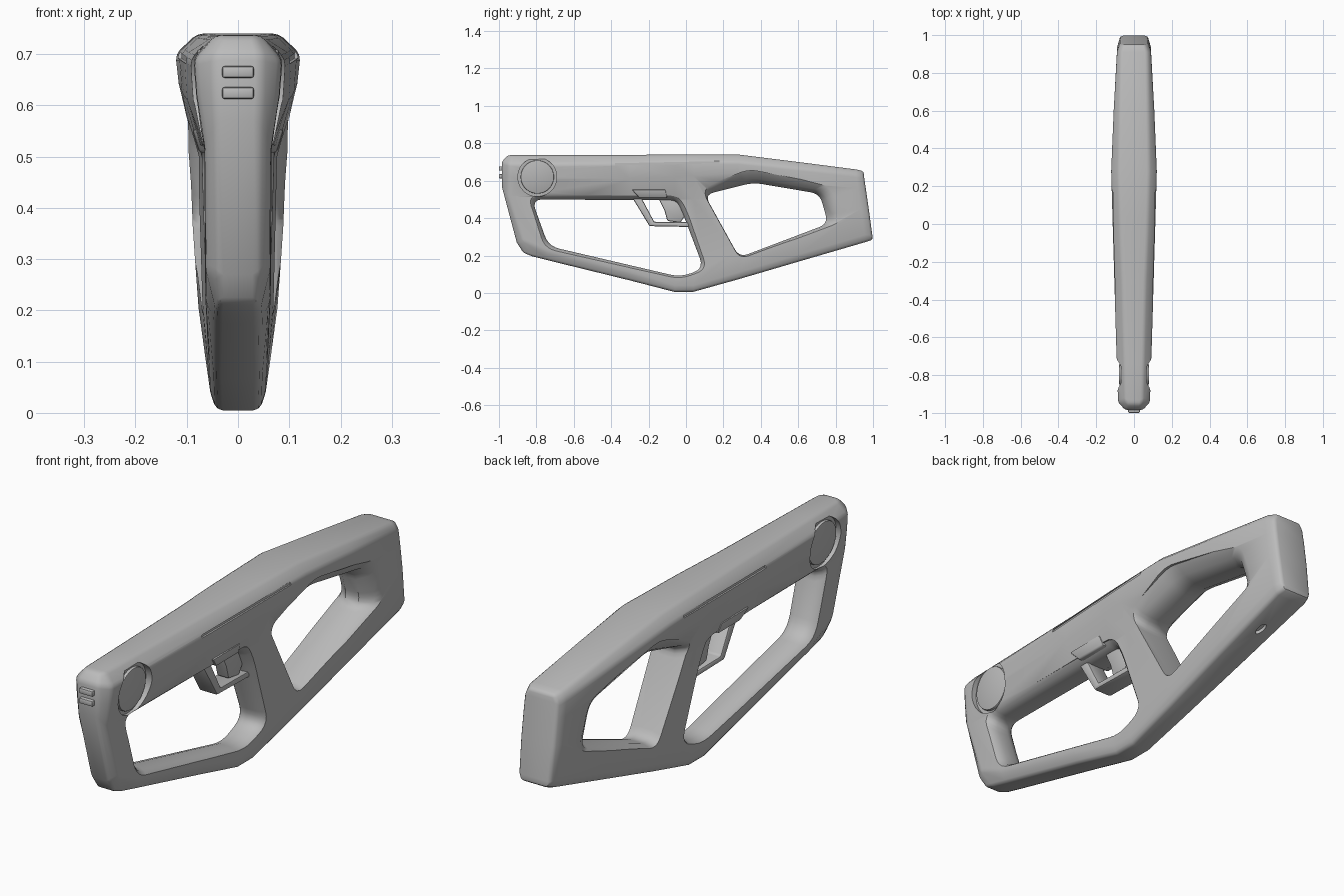
import bpy, bmesh, math
from mathutils import Vector

cube = bpy.data.objects.get("Cube")
if cube:
    bpy.data.objects.remove(cube, do_unlink=True)

grey = bpy.data.materials.new("matte_grey")
grey.use_nodes = True
GREY = (0.5, 0.5, 0.5, 1)
grey.diffuse_color = GREY
grey.node_tree.nodes["Principled BSDF"].inputs["Base Color"].default_value = GREY


def activate(ob):
    bpy.ops.object.select_all(action='DESELECT')
    ob.select_set(True)
    bpy.context.view_layer.objects.active = ob


def make(name, bm):
    bmesh.ops.recalc_face_normals(bm, faces=bm.faces)
    me = bpy.data.meshes.new(name)
    bm.to_mesh(me)
    bm.free()
    me.materials.append(grey)
    ob = bpy.data.objects.new(name, me)
    bpy.context.collection.objects.link(ob)
    return ob


def bevel(ob, width, segments=2, angle=20):
    activate(ob)
    m = ob.modifiers.new("soft_edges", 'BEVEL')
    m.width, m.segments, m.angle_limit = width, segments, math.radians(angle)
    bpy.ops.object.modifier_apply(modifier=m.name)


def smooth(ob, angle=35):
    activate(ob)
    bpy.ops.object.shade_smooth_by_angle(angle=math.radians(angle))


def cut(ob, cutter):
    activate(ob)
    m = ob.modifiers.new("cut", 'BOOLEAN')
    m.operation, m.solver, m.object = 'DIFFERENCE', 'EXACT', cutter
    bpy.ops.object.modifier_apply(modifier=m.name)
    bpy.data.objects.remove(cutter, do_unlink=True)


def loft(name, rings):
    """Skin rings of equal length and cap the ends."""
    bm = bmesh.new()
    vs = [[bm.verts.new(p) for p in r] for r in rings]
    n = len(vs[0])
    for a, b in zip(vs, vs[1:]):
        for i in range(n):
            j = (i + 1) % n
            bm.faces.new((a[i], a[j], b[j], b[i]))
    bm.faces.new(vs[0])
    bm.faces.new(vs[-1])
    return make(name, bm)


def rounded(pts, radius, steps=5):
    """Round the corners of a (y, z) polygon."""
    out = []
    for i, p in enumerate(pts):
        p = Vector(p)
        a, b = Vector(pts[i - 1]) - p, Vector(pts[(i + 1) % len(pts)]) - p
        r = min(radius, a.length * 0.45, b.length * 0.45)
        a, b = p + a.normalized() * r, p + b.normalized() * r
        for k in range(steps + 1):
            t = k / steps
            out.append(a * (1 - t) ** 2 + p * 2 * t * (1 - t) + b * t * t)
    return out


def prism(name, layers):
    """Stack (x, yz polygon) layers along x."""
    return loft(name, [[(x, p[0], p[1]) for p in poly] for x, poly in layers])


def flared_hole(inner, outer, radius, x_in, x_out):
    mid = [(Vector(a) * 0.65 + Vector(b) * 0.35) for a, b in zip(inner, outer)]
    i, m, o = (rounded(p, radius) for p in (inner, mid, outer))
    xm = x_in + (x_out - x_in) * 0.6
    return prism("hole_cutter", [(-0.3, o), (-x_out, o), (-xm, m), (-x_in, i),
                                 (x_in, i), (xm, m), (x_out, o), (0.3, o)])


# Body shell: half sections of (half width, y, z), top to bottom
def upright(y, *wz):
    return [(w, y, z) for w, z in wz]


sections = [
    [(.035, -.955, .735), (.045, -.985, .70), (.045, -.985, .63),
     (.042, -.985, .57), (.04, -.905, .27), (.04, -.87, .215)],
    [(.045, -.93, .737), (.085, -.945, .69), (.08, -.945, .62),
     (.065, -.95, .52), (.063, -.87, .28), (.042, -.82, .195)],
    upright(-.74, (.05, .737), (.092, .69), (.086, .61), (.066, .51), (.064, .22), (.042, .175)),
    upright(-.3, (.06, .738), (.105, .695), (.099, .61), (.069, .51), (.058, .11), (.044, .067)),
    upright(-.06, (.07, .74), (.112, .70), (.106, .62), (.07, .50), (.053, .04), (.042, .005)),
    upright(.04, (.073, .74), (.115, .70), (.109, .625), (.072, .50), (.054, .04), (.043, .006)),
    upright(.28, (.08, .74), (.122, .70), (.116, .645), (.086, .50), (.064, .11), (.05, .073)),
    upright(.6, (.075, .70), (.108, .665), (.105, .59), (.095, .45), (.077, .205), (.06, .167)),
    [(.07, .91, .66), (.09, .91, .63), (.09, .92, .56),
     (.09, .935, .45), (.084, .955, .31), (.07, .96, .272)],
    [(.058, .95, .65), (.074, .952, .62), (.076, .961, .56),
     (.076, .977, .45), (.072, .996, .31), (.06, 1, .285)],
]
bm = bmesh.new()
R = [[bm.verts.new(p) for p in s] for s in sections]
L = [[bm.verts.new((-x, y, z)) for x, y, z in s] for s in sections]
for k in range(len(R) - 1):
    for S in (R, L):
        for i in range(5):
            bm.faces.new((S[k][i], S[k][i + 1], S[k + 1][i + 1], S[k + 1][i]))
    for i in (0, 5):
        bm.faces.new((R[k][i], R[k + 1][i], L[k + 1][i], L[k][i]))
for k in (0, -1):
    for i in range(5):
        bm.faces.new((R[k][i], R[k][i + 1], L[k][i + 1], L[k][i]))
body = make("body_frame", bm)
bevel(body, 0.012)

# Front opening, ahead of the grip
cut(body, flared_hole(
    [(-.825, .50), (-.05, .495), (-.015, .42), (.095, .13), (-.03, .085), (-.735, .25)],
    [(-.85, .525), (-.04, .52), (.01, .43), (.125, .125), (-.03, .06), (-.76, .235)],
    0.06, 0.025, 0.07))

# Rear opening inside the stock
cut(body, flared_hole(
    [(.10, .525), (.36, .59), (.715, .53), (.76, .37), (.285, .19)],
    [(.075, .56), (.335, .66), (.785, .575), (.87, .385), (.295, .16)],
    0.05, 0.03, 0.105))


# Round side dials in their recesses
def dial(name, side, radius, x0, x1):
    ring = [Vector((0, math.cos(a), math.sin(a))) * radius
            for a in (math.tau * i / 48 for i in range(48))]
    return loft(name, [[(side * (x + 0.09 * p.z), p.y - .795, p.z + .62) for p in ring]
                       for x in (x0, x1)])


for side, label in ((1, "left"), (-1, "right")):
    cut(body, dial("recess_cutter", side, 0.104, 0.06, 0.2))
    d = dial(label + "_dial", side, 0.089, 0.03, 0.072)
    bevel(d, 0.004)
    smooth(d)

    # Long groove on the shoulder
    bpy.ops.mesh.primitive_cube_add(size=1, location=(side * .118, -.1, .693),
                                    rotation=(0.02, 0, -side * .031))
    groove = bpy.context.object
    groove.scale = (.03, .56, .012)
    cut(body, groove)

# Port under the stock
bpy.ops.mesh.primitive_cylinder_add(vertices=24, location=(0, .78, .22), rotation=(.29, 0, 0))
port = bpy.context.object
port.scale = (.014, .03, .015)
cut(body, port)
smooth(body)

# Trigger guard bar
outer = [(-.30, .53), (-.195, .357), (.05, .352)]
inner = [(.04, .378), (-.17, .38), (-.25, .53)]
guard_shape = outer + inner
guard = prism("trigger_guard", [(x, guard_shape) for x in (-.042, .042)])
bevel(guard, 0.008)
smooth(guard)

# Trigger
trigger_shape = [(-.15, .51), (-.115, .44), (-.10, .385), (-.03, .375), (.0, .42), (-.03, .51)]
trigger = prism("trigger", [(x, trigger_shape) for x in (-.028, .028)])
bevel(trigger, 0.008)
smooth(trigger)

# Pads over the trigger, leaning with the body sides
low, high = [(-.25, .508), (-.10, .508)], [(-.11, .553), (-.29, .553)]
bm = bmesh.new()
pad_rings = [[bm.verts.new((s * w, y, z)) for w, (y, z) in
              zip((.076, .076, .09, .09), low + high)] for s in (-1, 1)]
for ring in pad_rings:
    bm.faces.new(ring)
for i in range(4):
    j = (i + 1) % 4
    bm.faces.new((pad_rings[0][i], pad_rings[0][j], pad_rings[1][j], pad_rings[1][i]))
pads = make("trigger_pads", bm)
bevel(pads, 0.006)
smooth(pads)

# Two raised bars on the nose
for name, z in (("upper_nose_bar", .665), ("lower_nose_bar", .624)):
    bpy.ops.mesh.primitive_cube_add(size=1, location=(0, -.985, z))
    bar = bpy.context.object
    bar.name = name
    bar.scale = (.062, .03, .023)
    bpy.ops.object.transform_apply(location=False, rotation=False, scale=True)
    bar.data.materials.append(grey)
    bevel(bar, 0.005)
    smooth(bar)
